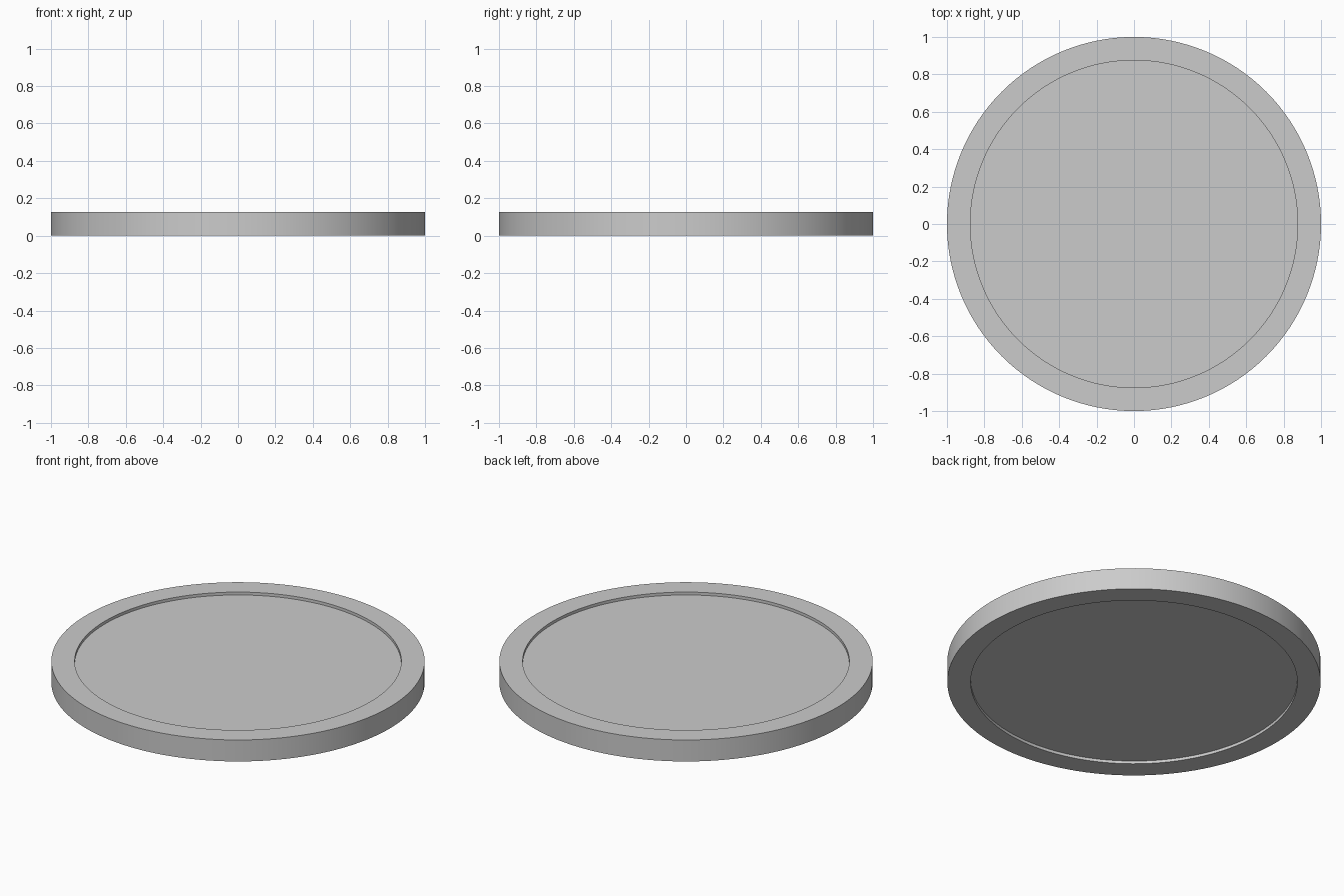
import bpy, bmesh
from math import tau

if "Cube" in bpy.data.objects:
    bpy.data.objects.remove(bpy.data.objects["Cube"])

HEIGHT, RECESS = 0.127, 0.017
R_OUT, R_IN = 1.0, 0.875
SEGMENTS = 128

# Half cross-section (radius, z): recessed floors on both sides inside a raised rim
profile = [(0, RECESS), (R_IN, RECESS), (R_IN, 0), (R_OUT, 0),
           (R_OUT, HEIGHT), (R_IN, HEIGHT), (R_IN, HEIGHT - RECESS), (0, HEIGHT - RECESS)]

# Spin the profile into a solid disc
bm = bmesh.new()
verts = [bm.verts.new((r, 0, z)) for r, z in profile]
edges = [bm.edges.new(pair) for pair in zip(verts, verts[1:])]
bmesh.ops.spin(bm, geom=verts + edges, cent=(0, 0, 0), axis=(0, 0, 1),
               angle=tau, steps=SEGMENTS, use_duplicate=False)
bmesh.ops.remove_doubles(bm, verts=bm.verts, dist=0.0005)
bmesh.ops.recalc_face_normals(bm, faces=bm.faces)
mesh = bpy.data.meshes.new("rimmed_disc")
bm.to_mesh(mesh)
bm.free()

disc = bpy.data.objects.new("rimmed_disc", mesh)
bpy.context.collection.objects.link(disc)

# Smooth round walls, sharp rim edges
bpy.context.view_layer.objects.active = disc
disc.select_set(True)
bpy.ops.object.shade_smooth_by_angle()
